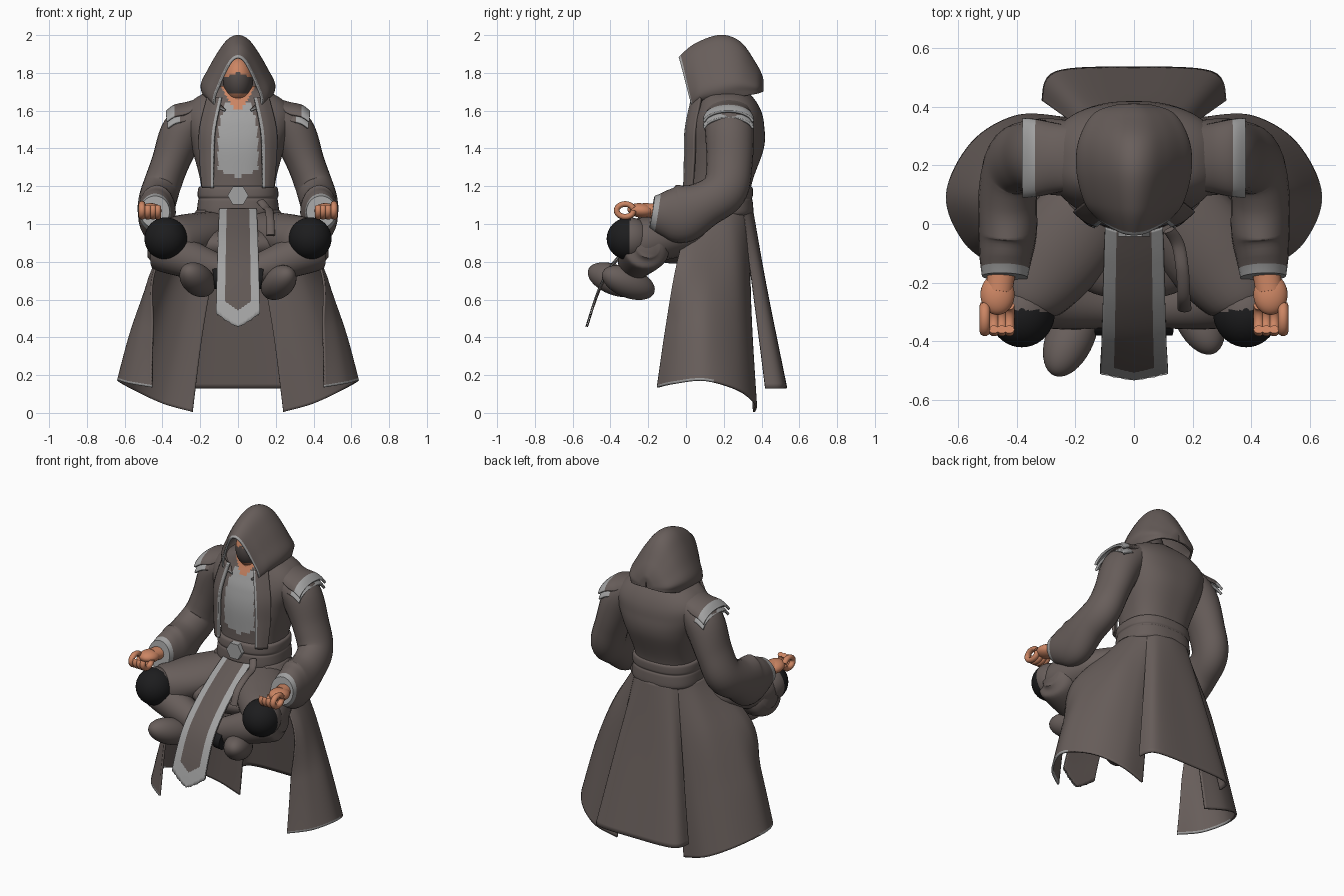
import bpy, bmesh, math
from mathutils import Vector

if "Cube" in bpy.data.objects:
    bpy.data.objects.remove(bpy.data.objects["Cube"])

def material(name, col):
    m = bpy.data.materials.new(name)
    m.diffuse_color = (*col, 1)
    m.use_nodes = True
    m.node_tree.nodes["Principled BSDF"].inputs["Base Color"].default_value = m.diffuse_color
    return m

BROWN = material("brown cloth", (0.138, 0.112, 0.104))
GREY = material("light grey trim", (0.36, 0.36, 0.36))
SKIN = material("skin", (0.60, 0.235, 0.125))
BLACK = material("black pad", (0.012, 0.012, 0.013))
DARK = material("dark mask", (0.085, 0.07, 0.066))
PANEL = material("dark panel", (0.12, 0.098, 0.091))

def spline(P, n):
    """Catmull-Rom through tuples of any size, n steps."""
    out = []
    for k in range(n + 1):
        f = k / n * (len(P) - 1)
        i = min(int(f), len(P) - 2)
        t = f - i
        a, b, c, d = P[max(i - 1, 0)], P[i], P[i + 1], P[min(i + 2, len(P) - 1)]
        out.append(tuple(0.5 * (2 * q + (r - p) * t + (2 * p - 5 * q + 4 * r - s) * t * t
                                + (3 * q - p - 3 * r + s) * t ** 3)
                         for p, q, r, s in zip(a, b, c, d)))
    return out

def grid(name, rows, mats, closed=False, thick=0, rule=None):
    """Skin a list of point rows; rule(u along row, v across rows, centre) picks the material."""
    bm = bmesh.new()
    V = [[bm.verts.new(p) for p in r] for r in rows]
    n = len(rows[0])
    m = n if closed else n - 1
    for i in range(len(rows) - 1):
        for j in range(m):
            k = (j + 1) % n
            f = bm.faces.new((V[i][j], V[i][k], V[i + 1][k], V[i + 1][j]))
            if rule:
                f.material_index = rule((j + .5) / m, (i + .5) / (len(rows) - 1), f.calc_center_median())
    if closed:
        for r, v in ((V[0], 0), (V[-1], 1)):
            f = bm.faces.new(r)
            if rule:
                f.material_index = rule(0, v, f.calc_center_median())
    bmesh.ops.recalc_face_normals(bm, faces=bm.faces)
    me = bpy.data.meshes.new(name)
    bm.to_mesh(me)
    bm.free()
    ob = bpy.data.objects.new(name, me)
    bpy.context.collection.objects.link(ob)
    for mt in mats:
        me.materials.append(mt)
    if thick:
        s = ob.modifiers.new("thickness", 'SOLIDIFY')
        s.thickness, s.offset = thick, 0
    bpy.ops.object.select_all(action='DESELECT')
    ob.select_set(True)
    bpy.context.view_layer.objects.active = ob
    bpy.ops.object.shade_smooth_by_angle(angle=math.radians(50))
    return ob

def patch(name, ctrl, mats, nu, nv, **kw):
    cols = [spline(r, nu) for r in ctrl]
    lines = [spline(list(c), nv) for c in zip(*cols)]
    return grid(name, list(zip(*lines)), mats, **kw)

def tube(name, P, mats, ref=(1, 0, 0), n=28, seg=24, **kw):
    """Sweep an ellipse; each point is x, y, z, radius along ref, radius across."""
    Q = spline(P, n)
    C = [Vector(q[:3]) for q in Q]
    rows = []
    for i, q in enumerate(Q):
        t = (C[min(i + 1, n)] - C[max(i - 1, 0)]).normalized()
        r = Vector(ref)
        a = (r - t * r.dot(t)).normalized()
        b = t.cross(a)
        rows.append([C[i] + a * q[3] * math.cos(w) + b * q[4] * math.sin(w)
                     for w in (2 * math.pi * k / seg for k in range(seg))])
    return grid(name, rows, mats, closed=True, **kw)

def sections(name, S, mats, n, seg=96, e=2.5, **kw):
    """Stack of rounded sections: z, centre y, half width, half depth."""
    def se(x):
        return math.copysign(abs(x) ** (2 / e), x)
    rows = [[(rx * se(math.cos(w)), cy + ry * se(math.sin(w)), z)
             for w in (2 * math.pi * k / seg for k in range(seg))]
            for z, cy, rx, ry in spline(S, n)]
    return grid(name, rows, mats, closed=True, **kw)

def ball(name, c, r, mats, tilt=0, yaw=0, rule=None):
    rows = []
    for i in range(1, 28):
        a = math.pi * i / 28
        ring = []
        for k in range(40):
            w = 2 * math.pi * k / 40
            x, y, z = r[0] * math.sin(a) * math.cos(w), r[1] * math.sin(a) * math.sin(w), r[2] * math.cos(a)
            y, z = y * math.cos(tilt) - z * math.sin(tilt), y * math.sin(tilt) + z * math.cos(tilt)
            x, y = x * math.cos(yaw) - y * math.sin(yaw), x * math.sin(yaw) + y * math.cos(yaw)
            ring.append((c[0] + x, c[1] + y, c[2] + z))
        rows.append(ring)
    return grid(name, rows, mats, closed=True, rule=rule)

# torso with grey shirt front and bare neckline
def shirt(u, v, c):
    x = abs(c.x)
    if c.y < 0.15 and c.z > 1.61 and x < 0.015 + (c.z - 1.6) * 0.6:
        return 2
    return 1 if c.y < 0.1 and x < 0.105 - max(0, c.z - 1.5) * .25 and 1.25 + x * .3 < c.z < 1.64 else 0
sections("torso", [(0.98, .16, .19, .16), (1.2, .175, .195, .17), (1.4, .207, .245, .205), (1.52, .217, .285, .197),
                   (1.6, .222, .285, .175), (1.67, .215, .22, .14), (1.73, .19, .09, .1)],
         [BROWN, GREY, SKIN], 60, seg=128, rule=shirt)
ball("lap", (0, -.05, .89), (.3, .21, .1), [BROWN])

# belt and buckle
sections("belt", [(1.04, .168, .2, .172), (1.06, .168, .217, .188), (1.12, .168, .212, .185),
                  (1.135, .168, .208, .18), (1.15, .168, .214, .186), (1.19, .17, .21, .183), (1.2, .17, .195, .17)],
         [BROWN], 30, seg=64)
bpy.ops.mesh.primitive_cylinder_add(vertices=6, radius=.055, depth=.04, location=(0, -.022, 1.15),
                                    rotation=(math.pi / 2, math.pi / 6, 0))
bpy.context.object.name = "buckle"
bpy.context.object.data.materials.append(GREY)

# head and mask
ball("head", (0, .13, 1.765), (.08, .105, .12), [SKIN, DARK],
     rule=lambda u, v, c: 1 if 1.69 < c.z < 1.80 - abs(c.x) * .3 or c.y > .14 else 0)
tube("neck", [(0, .14, 1.55, .06, .06), (0, .12, 1.72, .055, .055)], [SKIN])

# hood: arches from the face opening to the back of the head
def arch(q):
    half = [(q, 0), (.97, .1), (1, .25), (.8, .48), (.56, .72), (.28, .93)]
    return half + [(0, 1)] + [(-a, b) for a, b in reversed(half)]
hood = [[(w * a, yb + (yt - yb) * b, zb + (zt - zb) * b) for a, b in arch(q)]
        for q, yt, yb, w, zt, zb in [(.55, -.035, .04, .122, 1.88, 1.60), (.65, .05, .08, .16, 1.95, 1.635),
                                     (.8, .18, .18, .188, 1.995, 1.655), (.92, .285, .28, .182, 1.96, 1.675),
                                     (.94, .365, .37, .135, 1.85, 1.69), (.95, .40, .40, .06, 1.78, 1.70),
                                     (.95, .403, .403, .003, 1.745, 1.703)]]
patch("hood", hood, [BROWN, GREY], 60, 60, thick=.012, rule=lambda u, v, c: int(v < .04))

# tabard draped over the crossed legs, grey border and pointed tip, plain lining
path = spline([(-.03, 1.08), (-.14, 1.01), (-.28, .905), (-.40, .78), (-.47, .64), (-.53, .455)], 100)
def tabard(name, shift, mats, **kw):
    rows = []
    for i in range(41):
        v = i / 40
        row = []
        for j in range(31):
            a = j / 15 - 1
            y, z = path[round(100 * v * (1 - .09 * abs(a)))]
            row.append(((.098 + .018 * v) * a, y + .02 * a * a * (1 - v) + shift, z - shift * (1 - v)))
        rows.append(row)
    grid(name, rows, mats, **kw)
tabard("tabard", 0, [PANEL, GREY], thick=.006, rule=lambda u, v, c: int(abs(2 * u - 1) > .6 or v > .9))
tabard("tabard_lining", .008, [BROWN], thick=.006)

# back coat panel
patch("coat_back_panel",
      [[(s * x, y, z) for s, x, y in ((-1, xe, ye), (-1, xm, ym), (1, 0, y0), (1, xm, ym), (1, xe, ye))]
       for z, xe, ye, xm, ym, y0 in [(1.07, .15, .30, .1, .335, .35), (.65, .22, .355, .18, .415, .425),
                                     (.13, .31, .42, .265, .515, .53)]],
      [BROWN], 32, 24, thick=.012)

for s in (1, -1):
    side = "right" if s > 0 else "left"
    def M(P):
        return [(s * p[0], *p[1:]) for p in P]

    # side coat panel with grey front hem
    patch(side + "_coat_panel", [
        M([(.08, .335, 1.07), (.15, .295, 1.07), (.2, .23, 1.07), (.215, .15, 1.07), (.2, .08, 1.07), (.17, .03, 1.07)]),
        M([(.13, .335, .76), (.24, .32, .77), (.34, .26, .78), (.41, .13, .78), (.44, .02, .78), (.43, -.05, .78)]),
        M([(.19, .345, .4), (.32, .34, .42), (.45, .27, .45), (.545, .11, .48), (.52, -.02, .47), (.45, -.105, .45)]),
        M([(.24, .36, .005), (.40, .365, .05), (.55, .275, .12), (.635, .1, .17), (.575, -.06, .155), (.455, -.15, .135)])],
        [BROWN, GREY], 40, 45, thick=.012, rule=lambda u, v, c: int(v > .975 and u > .55))

    # lapel with grey inner edge
    patch(side + "_lapel", [M([(a, b, z), ((a + c) / 2, (b + d) / 2 - .008, z), (c, d, z)])
                            for z, a, b, c, d in [(1.67, .085, .035, .16, .08), (1.5, .12, 0, .2, .05),
                                                  (1.35, .128, -.004, .2, .045), (1.19, .13, -.008, .185, .035)]],
          [BROWN, GREY], 10, 20, thick=.016, rule=lambda u, v, c: int(u < .2))

    # sleeve with grey cuff
    tube(side + "_sleeve", M([(.2, .22, 1.575, .09, .13), (.29, .23, 1.49, .115, .13), (.36, .23, 1.32, .1, .122),
                              (.41, .205, 1.18, .1, .12), (.43, .1, 1.105, .1, .122), (.43, -.02, 1.055, .1, .155),
                              (.437, -.11, 1.055, .09, .125), (.44, -.18, 1.065, .078, .085)]),
         [BROWN, GREY], n=42, rule=lambda u, v, c: int(v > .93))

    # shoulder cap in two layers with grey edge
    for k, (dx, dz, g) in enumerate(((0, 0, .68), (-.005, -.035, .55))):
        rows = []
        for x, zt, ry, drop in [(.2, 1.66, .1, .04), (.27, 1.64, .115, .07),
                                (.335, 1.625, .128, .07), (.377, 1.595, .132, .065)]:
            rows.append([(s * (x + dx), .225 + ry * math.sin(a), zt + dz - drop * (1 - math.cos(a)))
                         for a in (math.radians(-80 + 20 * q) for q in range(9))])
        patch(side + "_shoulder_cap_%d" % (k + 1), rows, [BROWN, GREY], 24, 24, thick=.014,
              rule=lambda u, v, c, g=g: int(v > g))

    # folded leg, knee pad and foot
    tube(side + "_thigh", M([(.08, .14, .96, .11, .11), (.17, .02, .95, .115, .16), (.28, -.12, .93, .12, .165),
                             (.365, -.25, .905, .12, .125), (.39, -.32, .9, .06, .06)]), [BROWN], ref=(0, 0, 1))
    ball(side + "_knee_pad", (s * .382, -.3, .922), (.113, .12, .113), [BROWN, BLACK],
         rule=lambda u, v, c: int(c.y < -.295))
    tube(side + "_shin", M([(.47, -.2, .88, .06, .06), (.41, -.21, .87, .115, .125), (.25, -.26, .81, .1, .1),
                            (.05, -.29, .745, .07, .065), (-.1, -.31, .715, .055, .055)]), [BROWN], ref=(0, 0, 1))
    tube(side + "_ankle_band", M([(.085, -.32, .72, .06, .06), (.13, -.32, .715, .06, .06)]), [BLACK],
         ref=(0, 0, 1), n=2)
    fy, fz = (-.305, .69) if s > 0 else (-.38, .705)
    ball(side + "_foot", (s * .215, fy, fz), (.082, .155, .08), [BROWN], tilt=-.35, yaw=s * .4)

    # hand: wrist, palm and curled fingers; the outer finger closes a ring with the thumb
    tube(side + "_wrist", M([(.445, -.12, 1.065, .05, .042), (.46, -.23, 1.075, .045, .036)]), [SKIN], n=4)
    ball(side + "_palm", (s * .465, -.24, 1.072), (.058, .07, .038), [SKIN], tilt=-.1)
    for k, x in enumerate((.425, .45, .477, .508)):
        sweep = 340 if k == 3 else 215
        tube(side + "_finger_%d" % (k + 1),
             [(s * x, -.322 + .045 * math.cos(a), 1.072 - .034 * math.sin(a), .018, .016)
              for a in (math.radians(sweep * q / 10) for q in range(11))], [SKIN], n=20, seg=10)

# loose belt strap lying over the thigh
tube("belt_strap", [(.12, -.02, 1.12, .022, .012), (.15, -.07, 1.085, .022, .012), (.165, -.16, 1.07, .022, .012),
                    (.17, -.25, 1.02, .022, .012), (.172, -.29, .94, .024, .012)], [BROWN], seg=12)
